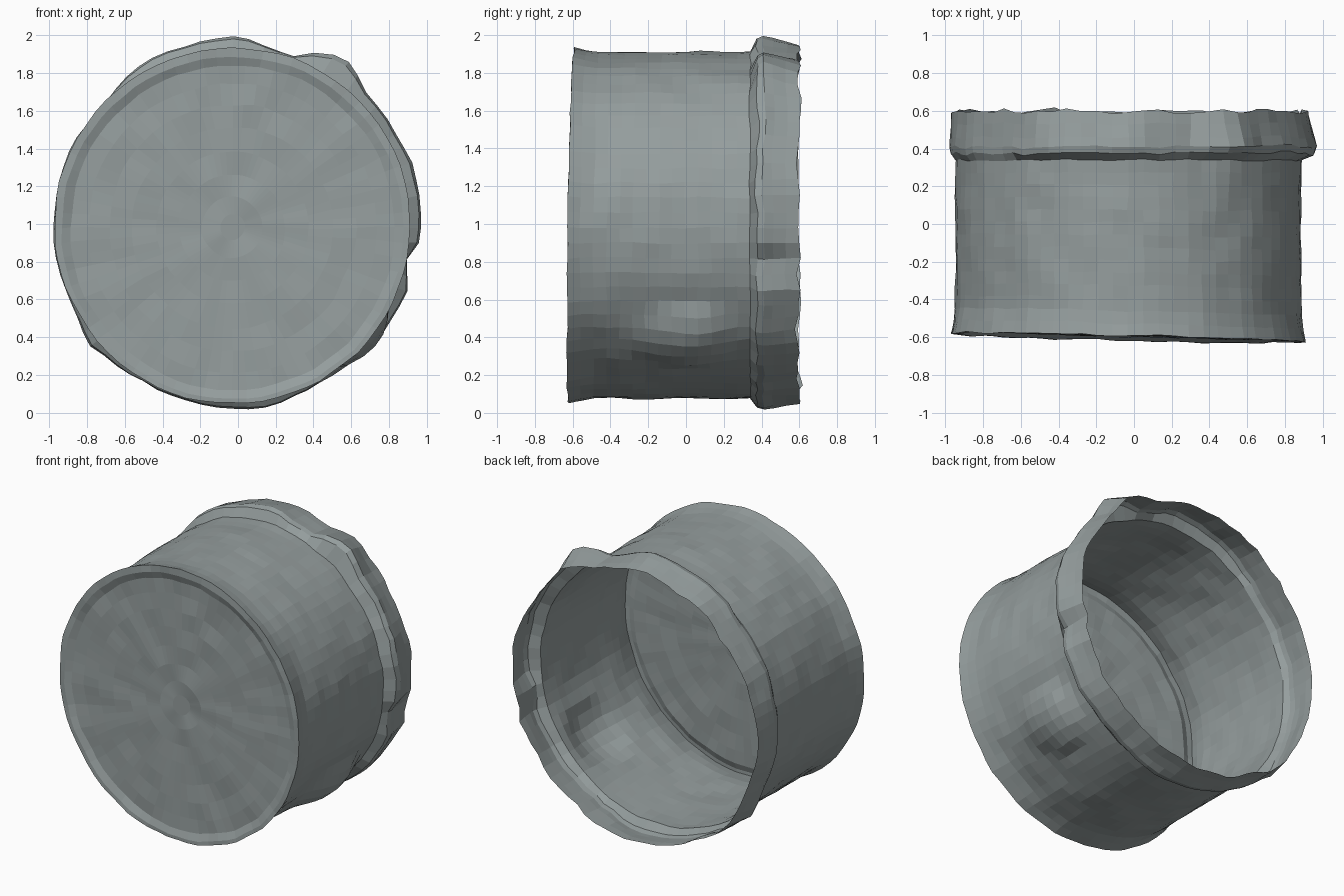
import bpy, bmesh, math
from mathutils import Vector, noise

if "Cube" in bpy.data.objects:
    bpy.data.objects.remove(bpy.data.objects["Cube"])

SEG = 72
CX, CZ = -0.03, 0.98

# Outer radius of the crumpled rim: (angle in degrees, radius)
RIM = [(0, 1.0), (20, 1.015), (30, 1.0), (45, 1.01), (55, 1.08), (61, 1.06), (70, .97),
       (78, .97), (88, 1.015), (110, .99), (122, .99), (135, .95), (180, .95), (207, .94),
       (220, .98), (240, .94), (270, .965), (285, .965), (300, .94), (318, .97),
       (329, .97), (340, .99), (350, .94), (356, 1.005), (360, 1.0)]


def lerp_table(table, x):
    for (a, ra), (b, rb) in zip(table, table[1:]):
        if a <= x <= b:
            return ra + (rb - ra) * (x - a) / (b - a)
    return table[-1][1]


def body_radius(deg):
    s = math.sin(math.radians(deg))
    return 0.918 + 0.012 * s


def front_y(x, z):
    return -0.605 - 0.025 * x + 0.015 * (z - 1)


def point(deg, r, y, rough):
    a = math.radians(deg)
    p = Vector((CX + r * math.cos(a), y, CZ + r * math.sin(a)))
    n = noise.noise_vector(p * 6.0)
    return p + n * rough


def ring_mesh(name, rings, mat, cap=False):
    bm = bmesh.new()
    loops = [[bm.verts.new(p) for p in ring] for ring in rings]
    for a, b in zip(loops, loops[1:]):
        for i in range(SEG):
            j = (i + 1) % SEG
            bm.faces.new((a[i], a[j], b[j], b[i]))
    if cap:
        bm.faces.new(loops[-1])
    bmesh.ops.recalc_face_normals(bm, faces=bm.faces)
    me = bpy.data.meshes.new(name)
    bm.to_mesh(me)
    bm.free()
    ob = bpy.data.objects.new(name, me)
    bpy.context.collection.objects.link(ob)
    me.materials.append(mat)
    return ob


mat = bpy.data.materials.new("weathered_grey")
mat.diffuse_color = (0.30, 0.34, 0.34, 1)
mat.use_nodes = True
mat.node_tree.nodes["Principled BSDF"].inputs["Base Color"].default_value = mat.diffuse_color
angles = [i * 360 / SEG for i in range(SEG)]


def wall_ring(t):
    # t runs 0..1 from the front edge to the start of the rim
    ring = []
    for d in angles:
        r = body_radius(d) + 0.025 * max(0, 1 - t / 0.12)
        a = math.radians(d)
        fy = front_y(CX + r * math.cos(a), CZ + r * math.sin(a))
        y = fy + (0.34 - fy) * t
        # outward dent patch low on the right side
        off = math.hypot((d - 320) / 15, (y - 0.02) / 0.27)
        r += 0.075 * max(0, 1 - off ** 2)
        ring.append(point(d, r, y, 0.012))
    return ring


def rim_ring(y, amount, jag=0):
    ring = []
    for i, d in enumerate(angles):
        base = body_radius(d)
        r = base + (lerp_table(RIM, d) - base) * amount
        wave = noise.noise(Vector((i * 0.7, y * 3, 4.2))) * jag
        ring.append(point(d, r, y + wave, 0.014))
    return ring


# Cylindrical wall
wall = [wall_ring(k / 14) for k in range(15)]
ring_mesh("drum_wall", wall, mat)

# Crumpled open rim at the back
rim = [wall[-1]] + [rim_ring(y, a, j) for y, a, j in
                    [(0.375, 0.85, .02), (0.41, 1.0, .02), (0.46, 0.85, .01),
                     (0.53, 0.65, .01), (0.595, 0.5, .03)]]
ring_mesh("crumpled_rim", rim, mat)

# Closed front face, slightly recessed inside its edge
face = [wall[0]]
for f in (0.97, 0.92, 0.82, 0.7, 0.57, 0.43, 0.3, 0.17, 0.07):
    ring = []
    for d in angles:
        a = math.radians(d)
        r = 0.935 * f
        y = front_y(CX + r * math.cos(a), CZ + r * math.sin(a))
        y += 0.0 if f > 0.95 else 0.018
        ring.append(point(d, r, y, 0.012))
    face.append(ring)
ring_mesh("front_face", face, mat, cap=True)
